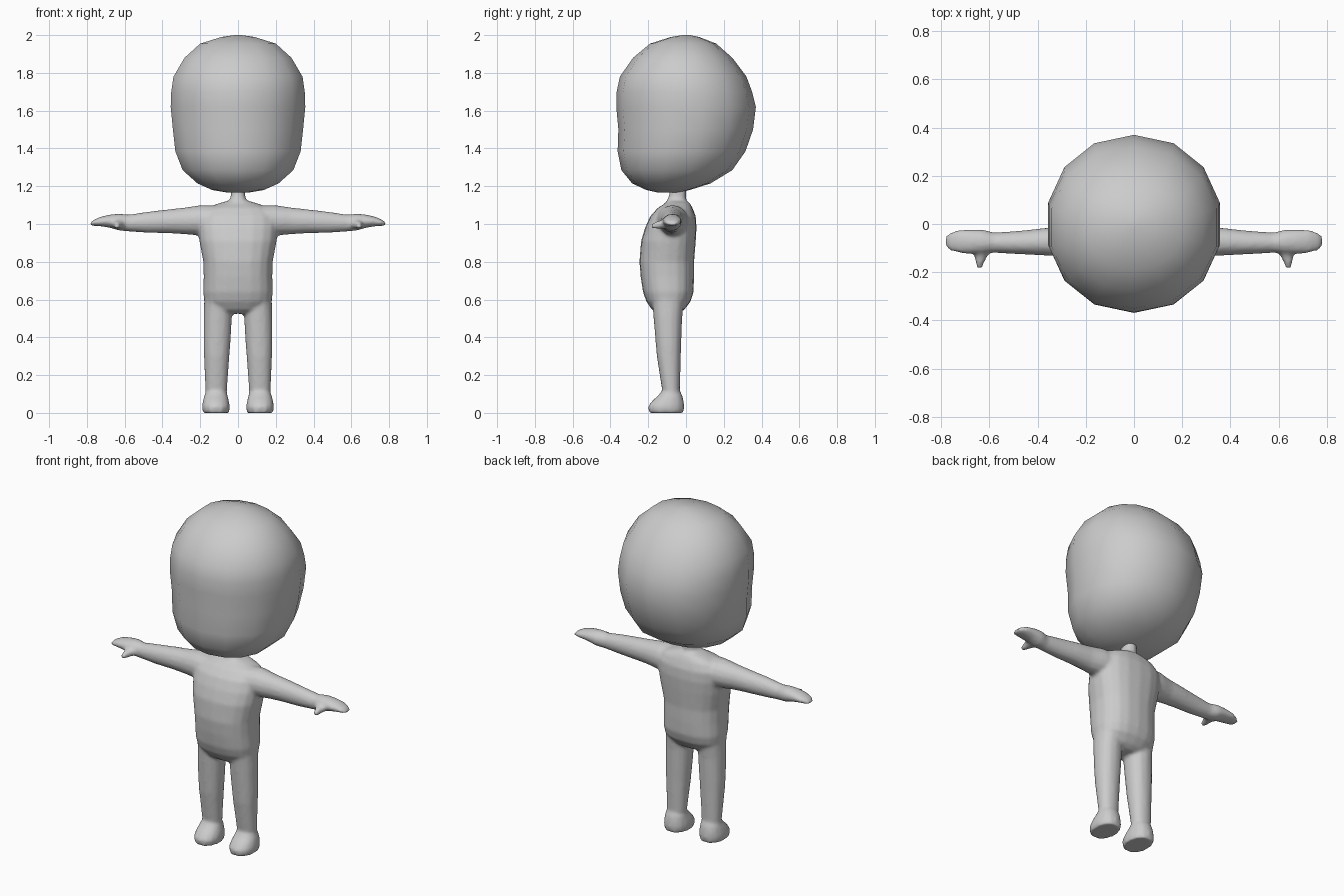
import bpy, bmesh, math
from mathutils import Vector

skin = bpy.data.materials.new("plain grey")
skin.diffuse_color = (0.6, 0.6, 0.6, 1)


def loft(bm, rings, axis, sides, power=2.0):
    """Skin rings given as (t, a0, a1, b0, b1): extents across axis position t."""
    loops = []
    for t, a0, a1, b0, b1 in rings:
        loop = []
        for i in range(sides):
            ang = 2 * math.pi * i / sides
            s, c = math.sin(ang), math.cos(ang)
            a = (a0 + a1) / 2 + (a1 - a0) / 2 * math.copysign(abs(s) ** (2 / power), s)
            b = (b0 + b1) / 2 + (b1 - b0) / 2 * math.copysign(abs(c) ** (2 / power), c)
            p = {"z": (a, b, t), "x": (t, a, b), "y": (a, t, b)}[axis]
            loop.append(bm.verts.new(p))
        loops.append(loop)
    for lo, hi in zip(loops, loops[1:]):
        for i in range(sides):
            j = (i + 1) % sides
            bm.faces.new((lo[i], lo[j], hi[j], hi[i]))
    # close both ends with a fan
    for loop in (loops[0], loops[-1]):
        mid = bm.verts.new(sum((v.co for v in loop), Vector()) / sides)
        for i in range(sides):
            bm.faces.new((loop[i], loop[(i + 1) % sides], mid))


def make_object(name, bm):
    bmesh.ops.recalc_face_normals(bm, faces=bm.faces)
    mesh = bpy.data.meshes.new(name)
    for f in bm.faces:
        f.smooth = True
    bm.to_mesh(mesh)
    bm.free()
    mesh.materials.append(skin)
    obj = bpy.data.objects.new(name, mesh)
    bpy.context.collection.objects.link(obj)
    return obj


# Head: height, half width, front y, back y
head_profile = [
    (1.167, 0.06, -0.15, -0.04), (1.18, 0.14, -0.21, 0.02), (1.215, 0.22, -0.285, 0.13),
    (1.285, 0.30, -0.342, 0.245), (1.385, 0.34, -0.362, 0.315), (1.50, 0.353, -0.358, 0.355),
    (1.62, 0.365, -0.369, 0.37), (1.70, 0.362, -0.367, 0.35), (1.78, 0.35, -0.35, 0.32),
    (1.88, 0.29, -0.28, 0.245), (1.955, 0.205, -0.19, 0.16), (1.99, 0.09, -0.08, 0.07),
    (2.0, 0.02, -0.02, 0.02),
]
bm = bmesh.new()
loft(bm, [(z, -w, w, f, b) for z, w, f, b in head_profile], "z", 14, 2.1)
make_object("head", bm)

# Torso and neck: height, half width, front y, back y
torso_profile = [
    (0.525, 0.07, -0.15, -0.04), (0.545, 0.14, -0.18, -0.01), (0.59, 0.178, -0.21, 0.025),
    (0.64, 0.185, -0.228, 0.04), (0.72, 0.182, -0.24, 0.043), (0.80, 0.184, -0.247, 0.043),
    (0.91, 0.205, -0.238, 0.052), (0.98, 0.212, -0.217, 0.056), (1.04, 0.208, -0.19, 0.052),
    (1.085, 0.17, -0.15, 0.035), (1.11, 0.10, -0.11, 0.02), (1.125, 0.045, -0.10, 0.0),
    (1.15, 0.038, -0.09, 0.0), (1.20, 0.038, -0.085, 0.0),
]
bm = bmesh.new()
loft(bm, [(z, -w, w, f, b) for z, w, f, b in torso_profile], "z", 20, 2.4)

# Leg: height, inner x, outer x, front y, back y
leg = [(0.05, 0.06, 0.175, -0.13, -0.03), (0.12, 0.058, 0.173, -0.127, -0.032),
       (0.30, 0.045, 0.181, -0.155, -0.027), (0.36, 0.04, 0.183, -0.16, -0.025),
       (0.50, 0.032, 0.183, -0.172, -0.02), (0.60, 0.03, 0.18, -0.18, -0.01)]
# Shoe with a rounded toe
foot = [(0.0, 0.046, 0.188, -0.197, -0.012), (0.035, 0.042, 0.192, -0.202, -0.008),
        (0.065, 0.048, 0.186, -0.178, -0.012), (0.095, 0.055, 0.178, -0.145, -0.02),
        (0.12, 0.068, 0.165, -0.125, -0.035)]
# Arm and mitten hand: x, front y, back y, bottom z, top z
arm = [(0.10, -0.17, 0.02, 0.92, 1.10), (0.20, -0.15, 0.01, 0.938, 1.10),
       (0.28, -0.137, -0.008, 0.945, 1.088), (0.36, -0.132, -0.015, 0.95, 1.079),
       (0.48, -0.126, -0.028, 0.953, 1.065), (0.58, -0.12, -0.035, 0.96, 1.05),
       (0.63, -0.125, -0.022, 0.965, 1.055), (0.68, -0.125, -0.022, 0.98, 1.05),
       (0.73, -0.12, -0.024, 0.988, 1.038), (0.765, -0.11, -0.035, 0.99, 1.022),
       (0.781, -0.095, -0.05, 0.99, 1.008)]
# Thumb: y, inner x, outer x, bottom z, top z
thumb = [(-0.185, 0.63, 0.652, 0.978, 1.0), (-0.16, 0.622, 0.658, 0.975, 1.012),
         (-0.12, 0.60, 0.665, 0.975, 1.025), (-0.08, 0.60, 0.67, 0.98, 1.03)]


def flip(ring):
    return (ring[0], -ring[2], -ring[1], ring[3], ring[4])


for side in (1, -1):
    for part, axis in ((leg, "z"), (foot, "z"), (thumb, "y")):
        loft(bm, part if side > 0 else [flip(r) for r in part], axis, 14, 2.2)
    loft(bm, [(side * r[0], *r[1:]) for r in arm], "x", 14)

# Fuse limbs and torso into one soft skin
body = make_object("body", bm)
fuse = body.modifiers.new("fuse", "REMESH")
fuse.mode = "VOXEL"
fuse.voxel_size = 0.01
fuse.use_smooth_shade = True
soften = body.modifiers.new("soften", "SMOOTH")
soften.factor = 0.5
soften.iterations = 5
